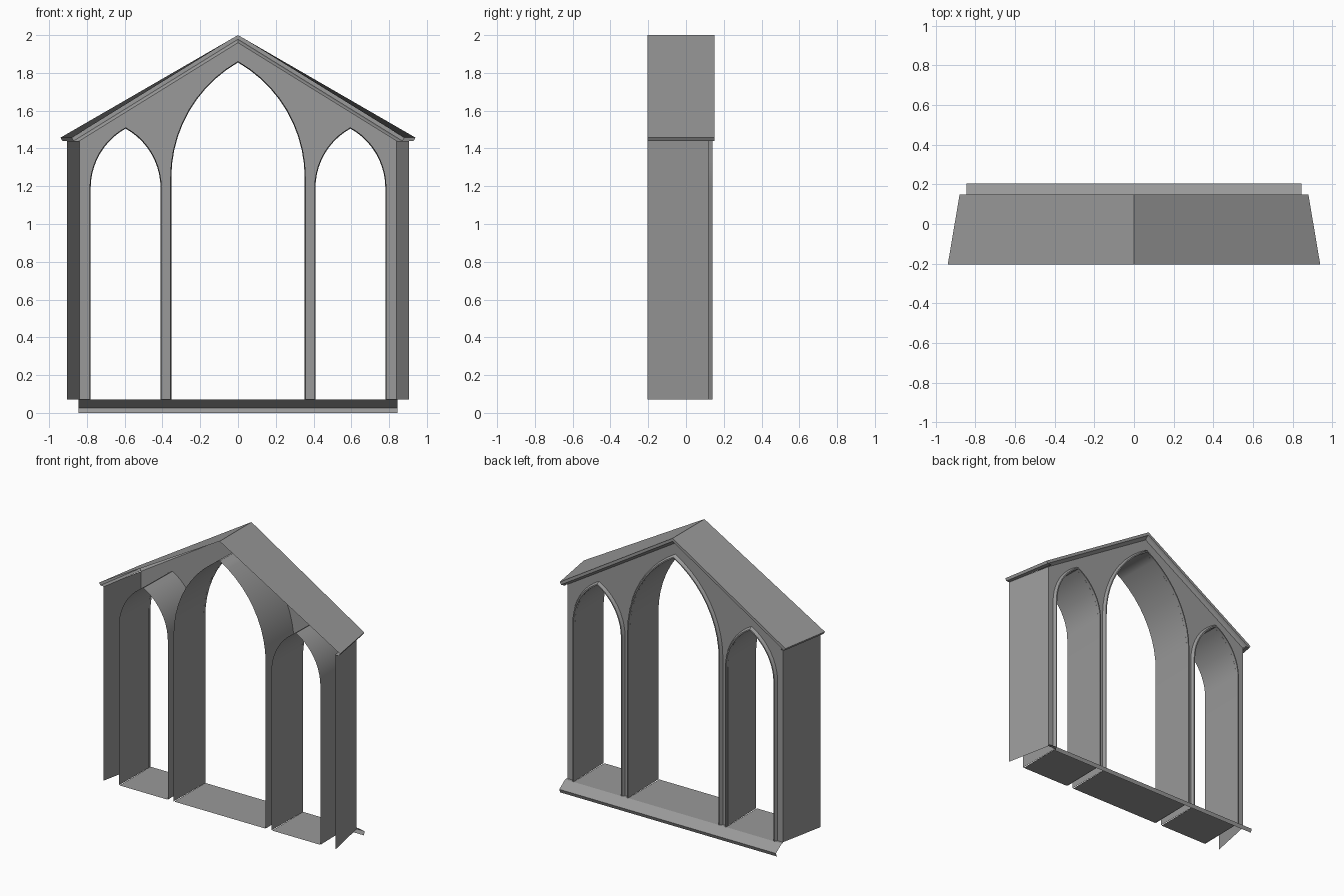
import bpy
import math

cube = bpy.data.objects.get("Cube")
if cube:
    bpy.data.objects.remove(cube, do_unlink=True)

stone = bpy.data.materials.new("grey_stone")
stone.use_nodes = True
GREY = (0.32, 0.32, 0.32, 1)
stone.diffuse_color = GREY
stone.node_tree.nodes["Principled BSDF"].inputs["Base Color"].default_value = GREY

FRONT, PANEL, TRIM, BACK = -0.205, 0.12, 0.14, 0.15
BASE, EAVE = 0.07, 1.44


def make(name, verts, faces, smooth=False, mirror=True):
    mesh = bpy.data.meshes.new(name)
    mesh.from_pydata(verts, [], faces)
    mesh.materials.append(stone)
    obj = bpy.data.objects.new(name, mesh)
    bpy.context.collection.objects.link(obj)
    if mirror:
        obj.modifiers.new("Mirror", "MIRROR")
    if smooth:
        bpy.context.view_layer.objects.active = obj
        obj.select_set(True)
        bpy.ops.object.shade_smooth_by_angle(angle=math.radians(30))
        obj.select_set(False)
    return obj


def loft(name, rows, smooth=False):
    """Skin a list of equally long rows of points."""
    n = len(rows[0])
    faces = [(r * n + i, r * n + i + 1, (r + 1) * n + i + 1, (r + 1) * n + i)
             for r in range(len(rows) - 1) for i in range(n - 1)]
    return make(name, [p for row in rows for p in row], faces, smooth)


def half_arch(w, h, spring, grow=0.0, steps=10):
    """Half of a pointed arch, from its foot to its tip, as (x, z)."""
    radius = (h * h + w * w) / (2 * w)
    cx = w - radius
    radius += grow
    end = math.acos(-cx / radius)
    arc = [(cx + radius * math.cos(end * i / steps),
            spring + radius * math.sin(end * i / steps)) for i in range(steps + 1)]
    return [(w + grow, BASE)] + arc


def full_arch(cx, w, h, spring, grow=0.0):
    right = half_arch(w, h, spring, grow)
    left = [(-x, z) for x, z in right[-2::-1]]
    return [(cx + x, z) for x, z in right + left]


CENTRE = (0.353, 0.61, 1.245)
SIDE = (0.595, 0.185, 0.315, 1.19)

# Reveals with a chamfered trim around each opening: (outward growth, y)
TRIM_PROFILE = [(0.006, FRONT), (0, TRIM), (0.008, TRIM), (0.019, PANEL)]
loft("centre_arch", [[(x, y, z) for x, z in half_arch(*CENTRE, grow=g)]
                     for g, y in TRIM_PROFILE], True)
loft("side_arch", [[(x, y, z) for x, z in full_arch(*SIDE, grow=g)]
                   for g, y in TRIM_PROFILE], True)

# Floor of each opening
for name, x0, x1 in (("centre_floor", 0, CENTRE[0]),
                     ("side_floor", SIDE[0] - SIDE[1], SIDE[0] + SIDE[1])):
    loft(name, [[(x0, y, BASE), (x1, y, BASE)] for y in (FRONT, TRIM)])

# Gable panel with the openings notched into its lower edge
outline = half_arch(*CENTRE)[::-1] + full_arch(*SIDE)[::-1]
outline += [(0.84, BASE), (0.84, EAVE), (0, 1.96)]
make("gable_panel", [(x, PANEL, z) for x, z in outline], [range(len(outline))])

# Splayed side wall
loft("side_wall", [[(0.905, FRONT, z), (0.84, PANEL, z)] for z in (BASE, EAVE)])

# Roof slope, eave edge and soffit
loft("roof", [[(0, y, 2), (0.94 - d, y, 1.457), (0.93 - d, y, EAVE), (0.9 - d, y, EAVE)]
              for y, d in ((FRONT, 0), (BACK, 0.06))])

# Raking cornice along the gable
loft("gable_cornice", [
    [(0, BACK, 2), (0.88, BACK, 1.457)],
    [(0, BACK, 1.978), (0.87, BACK, EAVE)],
    [(0, 0.135, 1.972), (0.855, 0.135, EAVE)],
    [(0, PANEL, 1.955), (0.838, PANEL, EAVE)]])

# Sloping sill with a drip edge
loft("sill", [[(0, y, z), (0.845, y, z)]
              for y, z in ((PANEL, BASE), (TRIM, BASE), (0.205, 0.025), (0.195, 0))])
